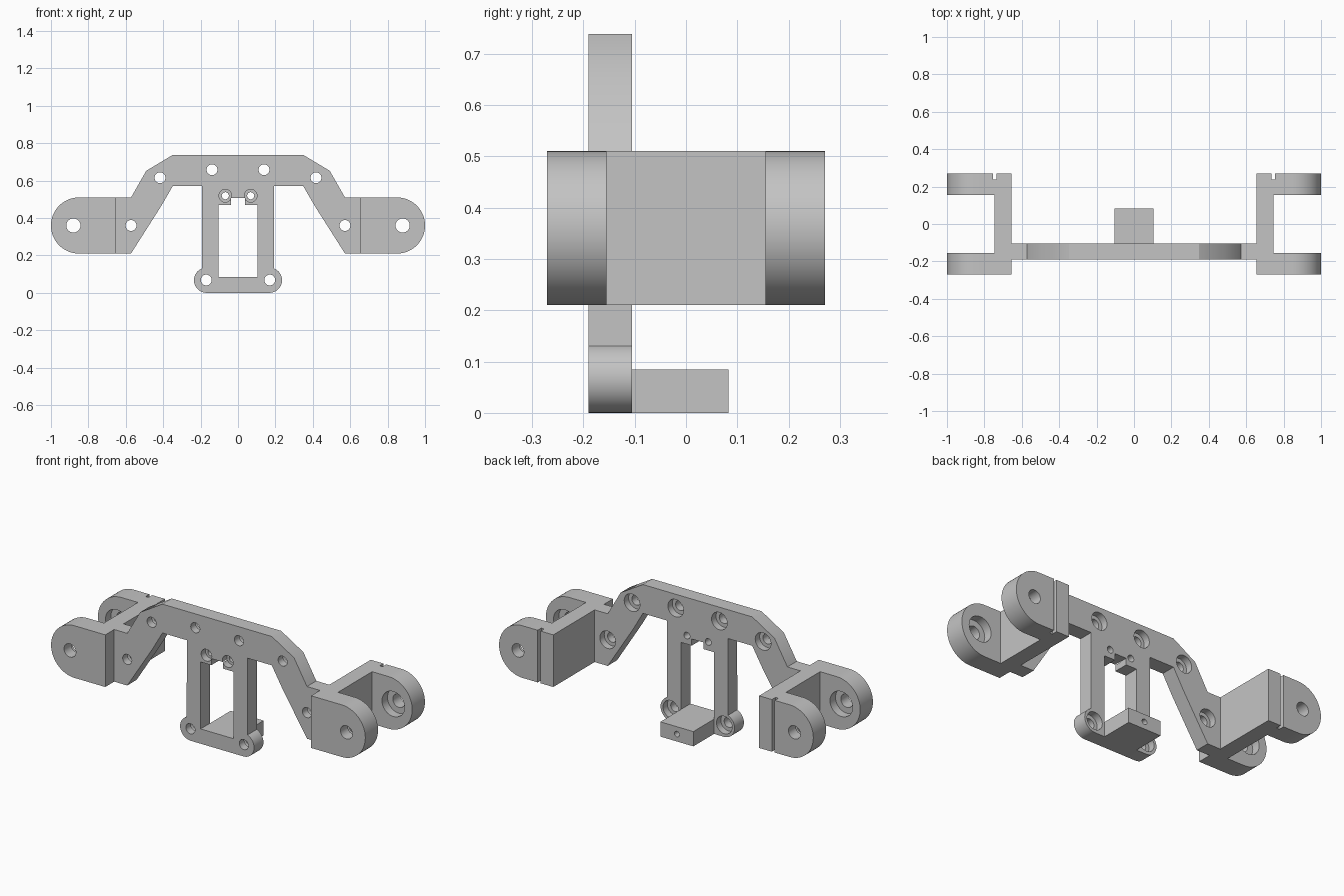
import bpy, bmesh
from math import sin, cos, radians

cube = bpy.data.objects.get("Cube")
if cube:
    bpy.data.objects.remove(cube, do_unlink=True)

grey = bpy.data.materials.new("plain grey")
grey.use_nodes = True
grey.diffuse_color = (0.55, 0.55, 0.55, 1)
grey.node_tree.nodes["Principled BSDF"].inputs["Base Color"].default_value = grey.diffuse_color


def arc(cx, cz, r, start, end, steps):
    angles = [radians(start + (end - start) * i / steps) for i in range(steps + 1)]
    return [(cx + r * cos(a), cz + r * sin(a)) for a in angles]


def prism(name, points, y0, y1):
    """Extrude an x-z outline from y0 to y1."""
    bm = bmesh.new()
    face = bm.faces.new([bm.verts.new((x, y0, z)) for x, z in points])
    out = bmesh.ops.extrude_face_region(bm, geom=[face])
    moved = [v for v in out["geom"] if isinstance(v, bmesh.types.BMVert)]
    bmesh.ops.translate(bm, verts=moved, vec=(0, y1 - y0, 0))
    bmesh.ops.recalc_face_normals(bm, faces=bm.faces)
    mesh = bpy.data.meshes.new(name)
    bm.to_mesh(mesh)
    bm.free()
    mesh.materials.append(grey)
    obj = bpy.data.objects.new(name, mesh)
    bpy.context.collection.objects.link(obj)
    return obj


def rect(x0, x1, z0, z1):
    return [(x0, z0), (x1, z0), (x1, z1), (x0, z1)]


def cut(obj, points, y0, y1):
    """Subtract an extruded outline and discard the cutter."""
    tool = prism("cutter", points, y0, y1)
    tool.hide_render = True
    mod = obj.modifiers.new("cut", "BOOLEAN")
    mod.operation, mod.solver, mod.object = "DIFFERENCE", "EXACT", tool
    bpy.context.view_layer.update()
    graph = bpy.context.evaluated_depsgraph_get()
    result = bpy.data.meshes.new_from_object(obj.evaluated_get(graph))
    obj.modifiers.clear()
    obj.data = result
    bpy.data.objects.remove(tool, do_unlink=True)


def bore(obj, x, z, r, y0, y1):
    cut(obj, arc(x, z, r, 0, 348.75, 31), y0, y1)


def finish(obj):
    bpy.ops.object.select_all(action="DESELECT")
    obj.select_set(True)
    bpy.context.view_layer.objects.active = obj
    bpy.ops.object.shade_smooth_by_angle(angle=radians(30))


FRONT, BACK = -0.19, -0.105
LOW, HIGH, MID = 0.21, 0.51, 0.36

# Arched plate with two legs and rounded feet
half = [(0.348, 0.738), (0.49, 0.653), (0.572, HIGH), (0.7, HIGH), (0.7, LOW),
        (0.572, LOW), (0.41, 0.465), (0.348, 0.572), (0.193, 0.572)]
half += arc(0.168, 0.0675, 0.0675, 68, -90, 20)
plate = prism("arched_plate", half + [(-x, z) for x, z in reversed(half)], FRONT, BACK)

# Window with a notch in its top edge
window = [(0.105, 0.085), (0.105, 0.47), (0.037, 0.47), (0.037, 0.508)]
cut(plate, window + [(-x, z) for x, z in reversed(window)], -0.3, 0)

# Screw holes, countersunk from the back or from the front
for side in (-1, 1):
    for x, z in ((0.139, 0.658), (0.417, 0.615), (0.572, MID), (0.17, 0.0685)):
        bore(plate, side * x, z, 0.029, -0.3, 0)
        bore(plate, side * x, z, 0.05, BACK - 0.04, 0)
    bore(plate, side * 0.068, 0.519, 0.019, -0.3, 0)
    bore(plate, side * 0.068, 0.519, 0.034, -0.3, FRONT + 0.04)
finish(plate)

# Shelf block behind the window sill, with a blind hole
shelf = prism("shelf_block", rect(-0.105, 0.105, 0, 0.085), BACK, 0.083)
bore(shelf, 0, 0.0425, 0.016, -0.02, 0.2)
finish(shelf)

# Forked brackets at both ends
for side, name in ((1, "left_fork"), (-1, "right_fork")):
    outline = [(0.655, LOW)] + arc(0.85, MID, 0.15, -90, 90, 32) + [(0.655, HIGH)]
    fork = prism(name, [(side * x, z) for x, z in outline], -0.271, 0.271)
    gap = [(side * x, z) for x, z in rect(0.745, 1.1, 0.1, 0.7)]
    cut(fork, gap, -0.155, 0.155)
    groove = [(side * x, z) for x, z in rect(0.736, 0.754, 0.1, 0.7)]
    cut(fork, groove, 0.238, 0.4)
    bore(fork, side * 0.88, MID, 0.038, -0.4, 0.4)
    bore(fork, side * 0.88, MID, 0.072, -0.205, 0.205)
    finish(fork)
